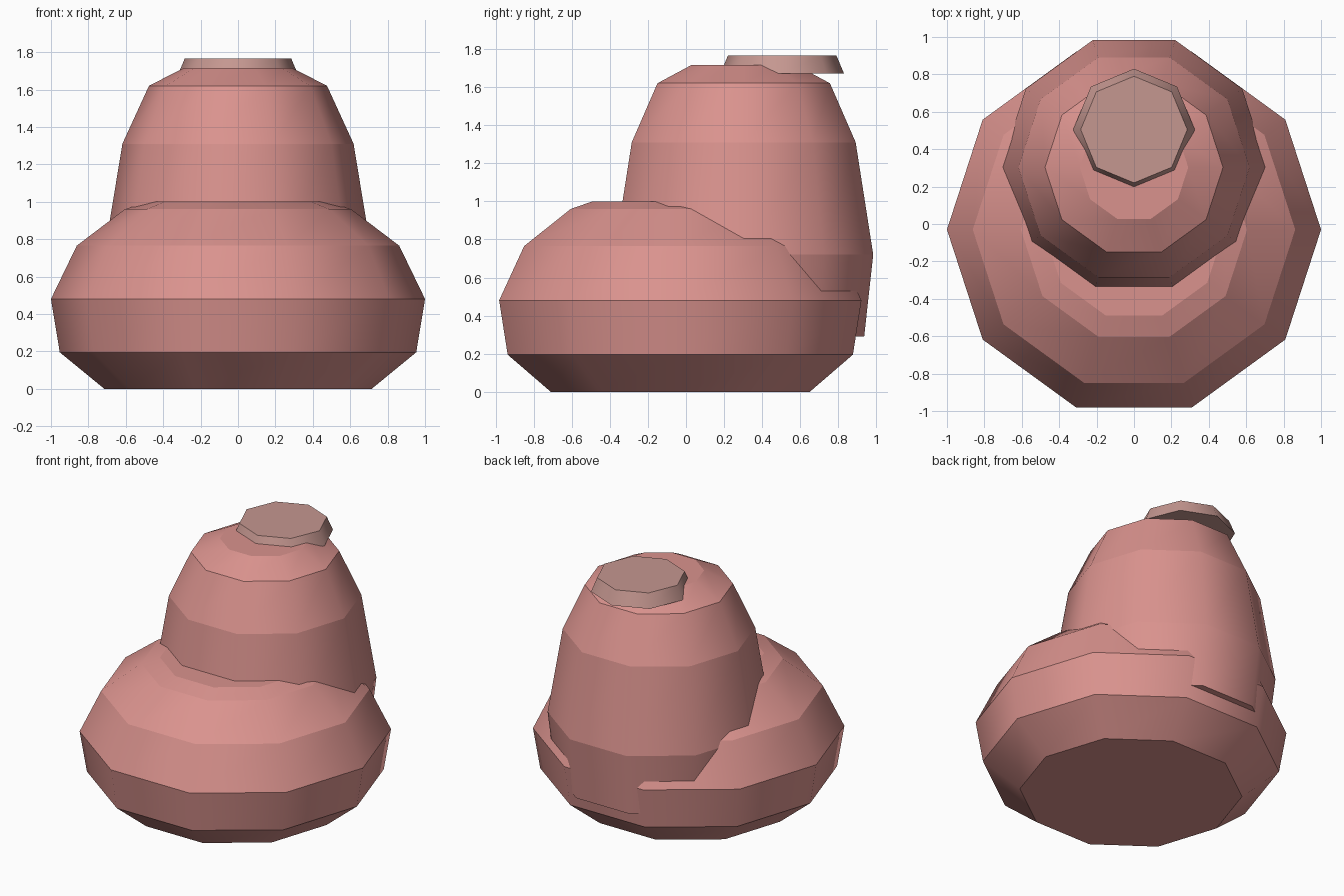
import bpy, bmesh, math

if "Cube" in bpy.data.objects:
    bpy.data.objects.remove(bpy.data.objects["Cube"])


def material(name, rgb):
    m = bpy.data.materials.new(name)
    m.diffuse_color = (*rgb, 1.0)
    m.use_nodes = True
    m.node_tree.nodes["Principled BSDF"].inputs["Base Color"].default_value = m.diffuse_color
    return m


def lathe(name, sides, centre_y, profile, mat):
    """Closed stack of polygon rings; smooth around, crisp between bands."""
    bm = bmesh.new()
    rings = []
    for r, z in profile:
        rings.append([bm.verts.new((r * math.cos(2 * math.pi * i / sides),
                                    centre_y + r * math.sin(2 * math.pi * i / sides), z))
                      for i in range(sides)])
    for a, b in zip(rings, rings[1:]):
        for i in range(sides):
            j = (i + 1) % sides
            bm.faces.new((a[i], a[j], b[j], b[i])).smooth = True
    bm.faces.new(rings[0][::-1])
    bm.faces.new(rings[-1])
    # horizontal ring edges stay sharp
    for e in bm.edges:
        if abs(e.verts[0].co.z - e.verts[1].co.z) < 1e-5:
            e.smooth = False
    me = bpy.data.meshes.new(name)
    bm.to_mesh(me)
    bm.free()
    me.materials.append(mat)
    ob = bpy.data.objects.new(name, me)
    bpy.context.collection.objects.link(ob)
    return ob


pink = material("dusty pink", (0.70, 0.29, 0.27))
grey_pink = material("greyish pink", (0.56, 0.31, 0.28))

# wide rounded base
lathe("base", 10, -0.03, [(0.715, 0), (0.953, 0.195), (1.0, 0.48),
                          (0.862, 0.765), (0.605, 0.96), (0.484, 1.0)], pink)
# tapered upper body, set back
lathe("upper_body", 10, 0.303, [(0.665, 0.29), (0.715, 0.72), (0.618, 1.31),
                                (0.476, 1.62), (0.29, 1.715)], pink)
# small octagonal cap overhanging the back
lathe("cap", 8, 0.505, [(0.325, 1.67), (0.285, 1.765)], grey_pink)
